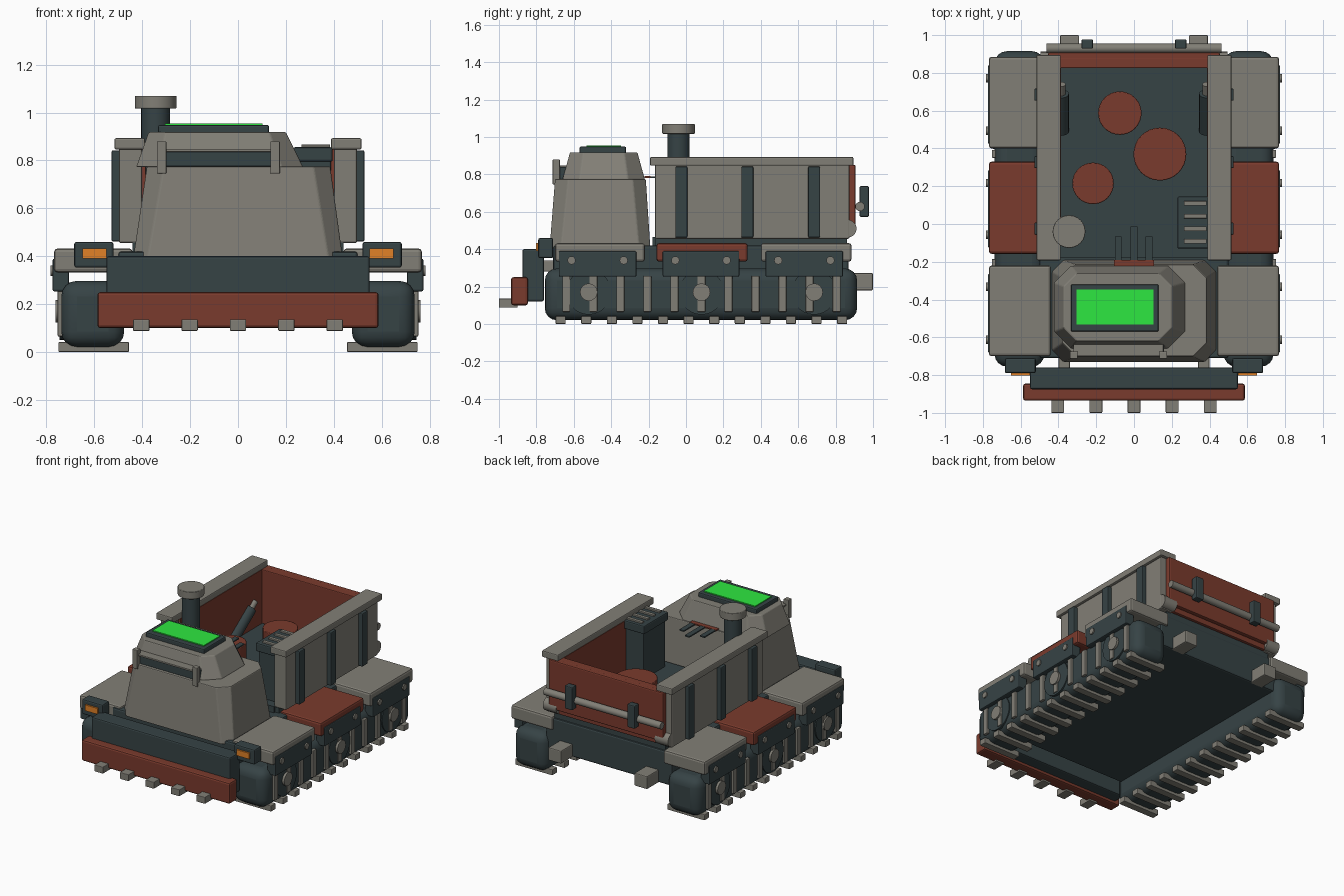
import bpy, bmesh, math
from mathutils import Vector

if "Cube" in bpy.data.objects:
    bpy.data.objects.remove(bpy.data.objects["Cube"])


def material(name, rgb):
    m = bpy.data.materials.new(name)
    m.diffuse_color = (*rgb, 1)
    m.use_nodes = True
    m.node_tree.nodes["Principled BSDF"].inputs["Base Color"].default_value = m.diffuse_color
    return m


GREY = material("warm_grey", (0.222, 0.212, 0.182))
DARK = material("dark_slate", (0.037, 0.056, 0.060))
RUST = material("rust_red", (0.195, 0.043, 0.026))
ORANGE = material("lamp_orange", (0.75, 0.22, 0.02))
GREEN = material("screen_green", (0.027, 0.80, 0.052))


def finish(bm, name, mat, bevel=0.0, segments=2, smooth=False):
    bmesh.ops.recalc_face_normals(bm, faces=bm.faces)
    mesh = bpy.data.meshes.new(name)
    bm.to_mesh(mesh)
    bm.free()
    ob = bpy.data.objects.new(name, mesh)
    bpy.context.collection.objects.link(ob)
    mesh.materials.append(mat)
    if bevel:
        mod = ob.modifiers.new("rounded_edges", 'BEVEL')
        mod.width, mod.segments = bevel, segments
        mod.limit_method = 'ANGLE'
    if smooth:
        bpy.ops.object.select_all(action='DESELECT')
        ob.select_set(True)
        bpy.context.view_layer.objects.active = ob
        bpy.ops.object.shade_smooth_by_angle(angle=math.radians(40))
    return ob


def box(name, mat, x, y, z, bevel=0.008, segments=2, smooth=False):
    """Box from its (low, high) range on each axis."""
    bm = bmesh.new()
    bmesh.ops.create_cube(bm, size=1)
    for v in bm.verts:
        v.co = [(r[0] + r[1]) / 2 + c * (r[1] - r[0]) for c, r in zip(v.co, (x, y, z))]
    return finish(bm, name, mat, bevel, segments, smooth)


def rod(name, mat, start, end, radius, sides=20, bevel=0.0):
    """Cylinder between two points."""
    a, b = Vector(start), Vector(end)
    bm = bmesh.new()
    bmesh.ops.create_cone(bm, cap_ends=True, segments=sides, radius1=radius,
                          radius2=radius, depth=(b - a).length)
    rot = (b - a).to_track_quat('Z', 'Y')
    for v in bm.verts:
        v.co = rot @ v.co + (a + b) / 2
    return finish(bm, name, mat, bevel, 2, True)


def frustum(name, mat, low, high, bevel=0.006):
    """Tapered block; each level is (x0, x1, y0, y1, z, corner chamfer)."""
    bm = bmesh.new()
    rings = []
    for x0, x1, y0, y1, z, c in (low, high):
        pts = [(x0 + c, y0), (x1 - c, y0), (x1, y0 + c), (x1, y1 - c),
               (x1 - c, y1), (x0 + c, y1), (x0, y1 - c), (x0, y0 + c)]
        rings.append([bm.verts.new((px, py, z)) for px, py in pts])
    for i in range(8):
        j = (i + 1) % 8
        bm.faces.new((rings[0][i], rings[0][j], rings[1][j], rings[1][i]))
    bm.faces.new(rings[0])
    bm.faces.new(rings[1])
    return finish(bm, name, mat, bevel)


def side(s, lo, hi):
    """Range on the x axis for side s (+1 right, -1 left)."""
    return tuple(sorted((s * lo, s * hi)))


# Hull between the tracks
box("hull", DARK, (-0.5, 0.5), (-0.71, 0.87), (0.18, 0.42), 0.012)

# Front blade, bumper and teeth
box("front_plate", DARK, (-0.55, 0.55), (-0.875, -0.76), (0.12, 0.40), 0.01)
box("front_bumper", RUST, (-0.587, 0.587), (-0.935, -0.845), (0.10, 0.25), 0.012)
for i in range(5):
    x = -0.404 + 0.202 * i
    box("bumper_tooth", GREY, (x - 0.034, x + 0.034), (-1.0, -0.90), (0.088, 0.136), 0.004)

for s in (-1, 1):
    # Running gear
    box("track", DARK, side(s, 0.475, 0.738), (-0.755, 0.915), (0.02, 0.297), 0.065, 4, True)
    for i in range(12):
        y = -0.67 + 0.1368 * i
        box("track_pad", GREY, side(s, 0.455, 0.75), (y - 0.027, y + 0.027), (0, 0.042), 0.005)
    for i in range(11):
        y = -0.64 + 0.1445 * i
        box("track_side_bar", GREY, side(s, 0.71, 0.753), (y - 0.021, y + 0.021), (0.065, 0.257), 0.004)
    for y in (-0.52, 0.083, 0.685):
        rod("road_wheel", DARK, (s * 0.70, y, 0.17), (s * 0.746, y, 0.17), 0.12, 28)
        rod("wheel_hub", GREY, (s * 0.73, y, 0.17), (s * 0.763, y, 0.17), 0.047, 16)

    # Fenders with bolted side skirts
    for mat, y0, y1, p0, p1 in ((GREY, -0.70, -0.22, -0.68, -0.265),
                                (RUST, -0.158, 0.33, -0.125, 0.285),
                                (GREY, 0.40, 0.885, 0.425, 0.84)):
        box("fender", mat, side(s, 0.44, 0.768), (y0, y1), (0.333, 0.432), 0.014)
        box("fender_skirt", DARK, side(s, 0.705, 0.774), (p0, p1), (0.253, 0.39), 0.007)
        for y in (p0 + 0.068, p1 - 0.068):
            rod("skirt_bolt", GREY, (s * 0.76, y, 0.34), (s * 0.783, y, 0.34), 0.022, 12)

    # Headlights and blade arms
    box("headlight_housing", DARK, side(s, 0.52, 0.684), (-0.79, -0.71), (0.352, 0.46), 0.01)
    box("headlight_lens", ORANGE, side(s, 0.55, 0.65), (-0.802, -0.77), (0.39, 0.432), 0)
    box("blade_arm", GREY, side(s, 0.34, 0.40), (-0.78, -0.66), (0.28, 0.34), 0.006)

    # Cargo bed sides
    box("bed_side", GREY, side(s, 0.40, 0.497), (-0.165, 0.873), (0.455, 0.855), 0.008)
    box("bed_lining", RUST, side(s, 0.386, 0.405), (-0.10, 0.86), (0.46, 0.85), 0)
    box("bed_rail", GREY, side(s, 0.388, 0.516), (-0.192, 0.895), (0.846, 0.893), 0.007)
    for y in (-0.025, 0.328, 0.685):
        box("bed_rib", DARK, side(s, 0.48, 0.528), (y - 0.032, y + 0.032), (0.462, 0.842), 0.006)
    rod("tailgate_hinge", GREY, (s * 0.39, 0.865, 0.51), (s * 0.495, 0.865, 0.51), 0.047)
    rod("lift_cylinder", DARK, (s * 0.385, 0.49, 0.48), (s * 0.385, 0.69, 0.62), 0.04)
    rod("lift_piston", GREY, (s * 0.385, 0.67, 0.605), (s * 0.385, 0.74, 0.655), 0.022)

    # Rear fittings
    box("tailgate_latch", DARK, side(s, 0.217, 0.278), (0.928, 0.978), (0.572, 0.737), 0.007)
    box("tow_block", GREY, side(s, 0.29, 0.392), (0.85, 1.0), (0.18, 0.272), 0.007)

# Cargo bed floor and tailgate
box("bed_floor", DARK, (-0.41, 0.41), (-0.18, 0.86), (0.415, 0.465), 0)
box("bed_subframe", DARK, (-0.44, 0.44), (-0.165, 0.86), (0.415, 0.457), 0)
box("tailgate", RUST, (-0.455, 0.455), (0.868, 0.907), (0.50, 0.85), 0.008)
box("tailgate_liner", RUST, (-0.40, 0.40), (0.825, 0.88), (0.462, 0.85), 0.006)
rod("tailgate_bar", GREY, (-0.462, 0.93, 0.628), (0.462, 0.93, 0.628), 0.025, 16)

# Drums standing in the bed
for x, y, r, top in ((-0.075, 0.587, 0.115, 0.61), (0.137, 0.37, 0.14, 0.60),
                     (-0.217, 0.215, 0.11, 0.61)):
    rod("cargo_drum", RUST, (x, y, 0.46), (x, y, top), r, 32, 0.004)

# Slatted engine vent column
box("vent_column", DARK, (0.245, 0.388), (-0.115, 0.13), (0.46, 0.81), 0.006)
box("vent_lid", DARK, (0.23, 0.395), (-0.13, 0.145), (0.795, 0.855), 0.008)
for i in range(4):
    y = -0.092 + 0.067 * i
    box("vent_slat", GREY, (0.265, 0.385), (y - 0.012, y + 0.012), (0.848, 0.866), 0.002)

# Exhaust stack
rod("exhaust_pipe", DARK, (-0.344, -0.04, 0.44), (-0.344, -0.04, 1.03), 0.06, 24)
rod("exhaust_cap", GREY, (-0.344, -0.04, 1.017), (-0.344, -0.04, 1.07), 0.087, 24, 0.003)

# Cab body and offset turret
frustum("cab_body", GREY, (-0.437, 0.437, -0.73, -0.19, 0.395, 0.06),
        (-0.38, 0.385, -0.70, -0.215, 0.775, 0.07))
frustum("cab_turret", GREY, (-0.425, 0.272, -0.66, -0.22, 0.772, 0.09),
        (-0.373, 0.2, -0.62, -0.26, 0.918, 0.07))

# Viewing slit under a narrow visor between two posts
box("vision_slit", DARK, (-0.30, 0.16), (-0.682, -0.63), (0.775, 0.838), 0.003)
box("slit_visor", GREY, (-0.32, 0.155), (-0.70, -0.63), (0.836, 0.848), 0.002)
for x in (-0.319, 0.155):
    box("slit_post", GREY, (x - 0.02, x + 0.02), (-0.713, -0.675), (0.745, 0.88), 0.004)

# Roof hatch with glowing panel
box("roof_hatch", DARK, (-0.334, 0.13), (-0.57, -0.32), (0.91, 0.948), 0.008)
box("roof_panel", GREEN, (-0.304, 0.102), (-0.532, -0.348), (0.946, 0.955), 0)

# Thin control levers behind the cab
box("lever_plate", RUST, (-0.105, 0.105), (-0.222, -0.19), (0.781, 0.79), 0)
for x, end in ((-0.083, -0.065), (0, -0.012), (0.08, -0.065)):
    box("control_lever", DARK, (x - 0.018, x + 0.018), (-0.2, end), (0.78, 0.789), 0)
